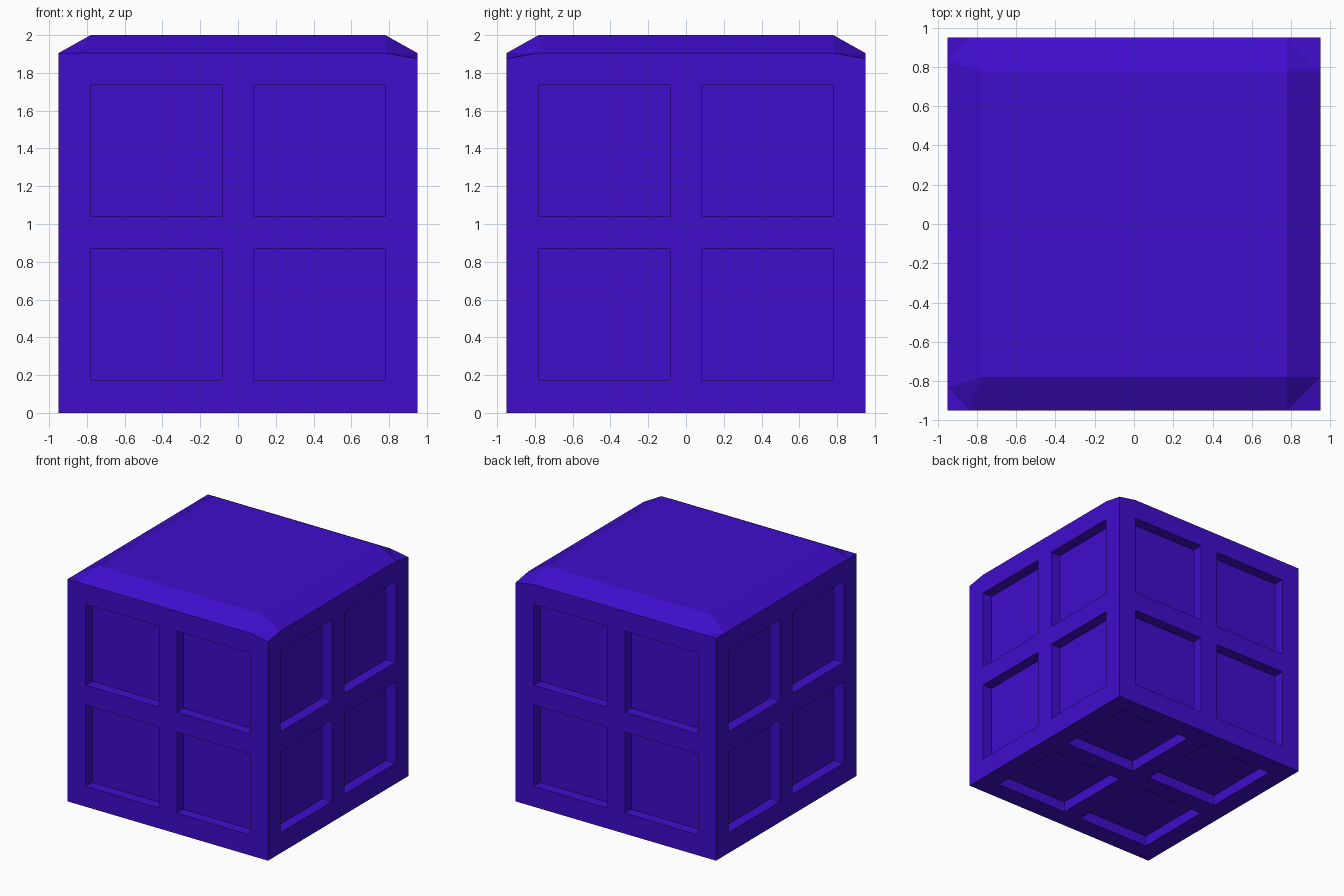
import bpy, bmesh
from mathutils import Matrix, Vector

if "Cube" in bpy.data.objects:
    bpy.data.objects.remove(bpy.data.objects["Cube"])

H, T = 0.95, 0.78            # half width, half width of the raised top
SHOULDER, DIP, TOP = 1.905, 1.875, 2.0
DEPTH = 0.092                # panel recess depth


def new_object(name, bm):
    bmesh.ops.recalc_face_normals(bm, faces=bm.faces)
    mesh = bpy.data.meshes.new(name)
    bm.to_mesh(mesh)
    bm.free()
    obj = bpy.data.objects.new(name, mesh)
    bpy.context.collection.objects.link(obj)
    return obj


# Block with a chamfered raised top; right corners dip, left corners have small flat ledges
bm = bmesh.new()
rings = []
for i, (sx, sy) in enumerate([(-1, -1), (1, -1), (1, 1), (-1, 1)]):
    cut = T if sx > 0 else 0.835
    on_y = bm.verts.new((sx * cut, sy * H, SHOULDER))
    on_x = bm.verts.new((sx * H, sy * cut, SHOULDER))
    tip = bm.verts.new((sx * H, sy * H, DIP if sx > 0 else SHOULDER))
    top = bm.verts.new((sx * T, sy * T, TOP))
    foot = bm.verts.new((sx * H, sy * H, 0))
    before, after = (on_x, on_y) if i % 2 == 0 else (on_y, on_x)
    rings.append((before, tip, after, top, foot))
for i, (b0, c0, a0, t0, f0) in enumerate(rings):
    b1, c1, a1, t1, f1 = rings[(i + 1) % 4]
    bm.faces.new((b0, a0, t0))
    bm.faces.new((b0, c0, a0))
    bm.faces.new((a0, b1, t1, t0))
    bm.faces.new((f0, f1, c1, b1, a0, c0))
bm.faces.new([r[3] for r in rings])
bm.faces.new([r[4] for r in reversed(rings)])
block = new_object("panelled_block", bm)

# Cutters: 2 x 2 square panels on the four sides and the underside
bm = bmesh.new()
mid, size = (0.085 + T) / 2, T - 0.085
for axis, sign, zc in [(0, 1, 0.955), (0, -1, 0.955), (1, 1, 0.955), (1, -1, 0.955), (2, -1, 0)]:
    for u in (-mid, mid):
        for v in (-mid, mid):
            pos = [u, v]
            pos.insert(axis, sign * H if axis < 2 else 0)
            dims = [size, size]
            dims.insert(axis, 2 * DEPTH)
            bmesh.ops.create_cube(bm, size=1, matrix=Matrix.Translation(
                Vector(pos) + Vector((0, 0, zc))) @ Matrix.Diagonal((*dims, 1)))
cutter = new_object("panel_cutters", bm)
cutter.hide_render = True

# Sink the panels
mod = block.modifiers.new("panels", 'BOOLEAN')
mod.operation = 'DIFFERENCE'
mod.solver = 'EXACT'
mod.object = cutter
bpy.context.view_layer.objects.active = block
block.select_set(True)
bpy.ops.object.modifier_apply(modifier=mod.name)
bpy.data.objects.remove(cutter)

# Violet-blue finish
mat = bpy.data.materials.new("violet_blue")
mat.diffuse_color = (0.05, 0.004, 0.6, 1)
mat.use_nodes = True
mat.node_tree.nodes["Principled BSDF"].inputs["Base Color"].default_value = mat.diffuse_color
block.data.materials.clear()
block.data.materials.append(mat)
